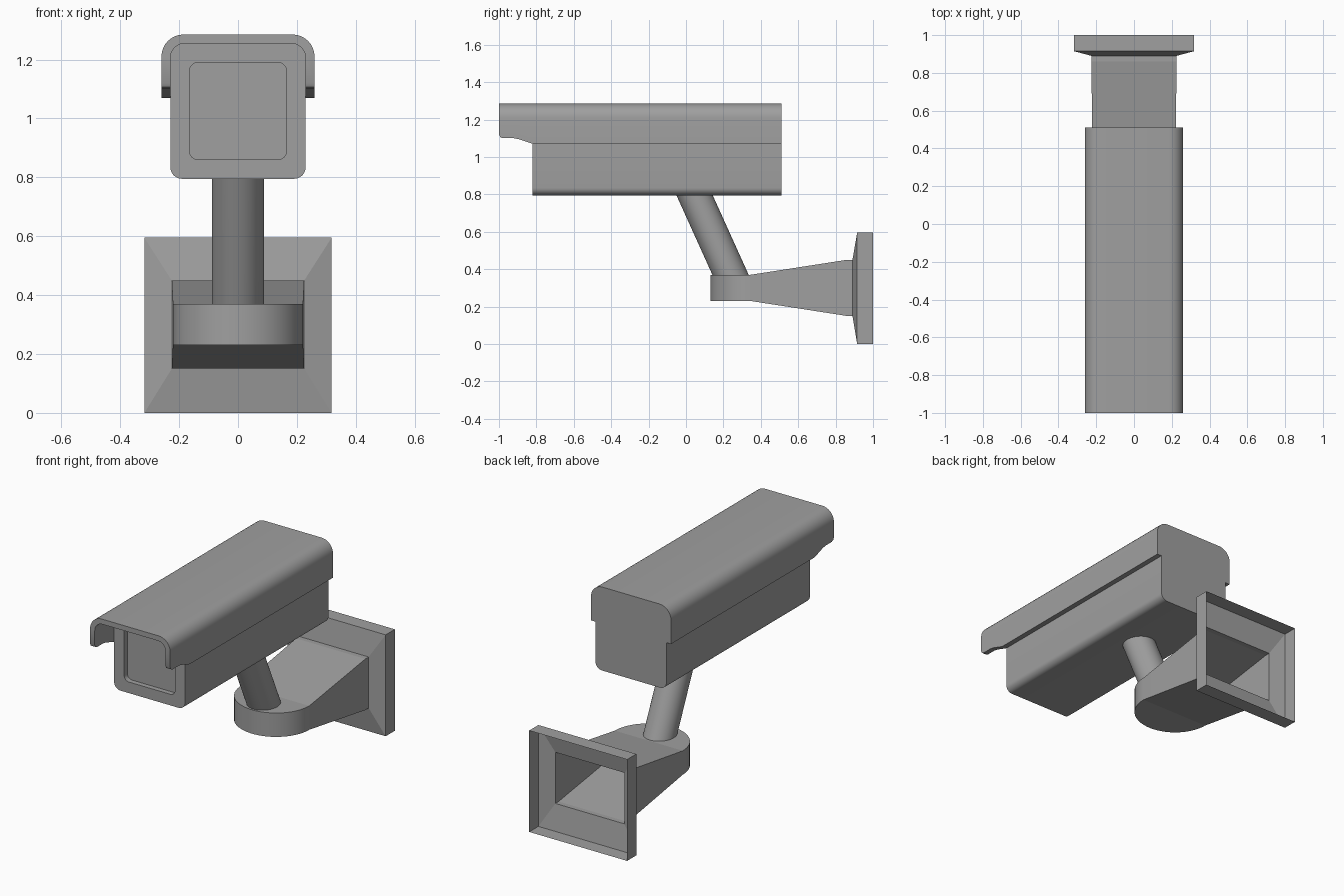
import bpy, bmesh
from math import sin, cos, radians

cube = bpy.data.objects.get("Cube")
if cube:
    bpy.data.objects.remove(cube, do_unlink=True)

grey = bpy.data.materials.new("mid grey")
grey.use_nodes = True
grey.diffuse_color = (0.35, 0.35, 0.35, 1)
grey.node_tree.nodes["Principled BSDF"].inputs["Base Color"].default_value = grey.diffuse_color


def loft(name, rings, cap_start=True, cap_end=True, angle=30):
    """Skin a list of equally long closed point rings."""
    bm = bmesh.new()
    loops = [[bm.verts.new(p) for p in ring] for ring in rings]
    n = len(loops[0])
    for a, b in zip(loops, loops[1:]):
        for i in range(n):
            j = (i + 1) % n
            bm.faces.new((a[i], a[j], b[j], b[i]))
    if cap_start:
        bm.faces.new(loops[0])
    if cap_end:
        bm.faces.new(loops[-1])
    bmesh.ops.recalc_face_normals(bm, faces=bm.faces)
    mesh = bpy.data.meshes.new(name)
    bm.to_mesh(mesh)
    bm.free()
    mesh.materials.append(grey)
    obj = bpy.data.objects.new(name, mesh)
    bpy.context.collection.objects.link(obj)
    bpy.ops.object.select_all(action='DESELECT')
    obj.select_set(True)
    bpy.context.view_layer.objects.active = obj
    bpy.ops.object.shade_smooth_by_angle(angle=radians(angle))
    return obj


def corner(cx, cz, r, start, steps=8):
    """Quarter arc running clockwise from a start angle in degrees."""
    turns = [radians(start - 90 * i / steps) for i in range(steps + 1)]
    return [(cx + r * cos(t), cz + r * sin(t)) for t in turns]


def top_corners(half, top, r):
    return corner(r - half, top - r, r, 180) + corner(half - r, top - r, r, 90)


def rounded_box(half, low, top, r_low, r_top):
    return (top_corners(half, top, r_top)
            + corner(half - r_low, low + r_low, r_low, 0)
            + corner(r_low - half, low + r_low, r_low, -90))


def at_y(profile, y):
    return [(x, y, z) for x, z in profile]


# Camera housing with recessed front window
shell = rounded_box(0.23, 0.795, 1.255, 0.04, 0.05)
window = rounded_box(0.165, 0.86, 1.19, 0.03, 0.03)
loft("camera_housing", [at_y(shell, 0.51), at_y(shell, -0.82),
                        at_y(window, -0.82), at_y(window, -0.79)])


# Sun hood: a U section whose lower edge steps up at the front
def hood_section(y, low):
    outer = [(-0.26, low)] + top_corners(0.26, 1.285, 0.075) + [(0.26, low)]
    inner = [(-0.23, low)] + top_corners(0.23, 1.255, 0.05) + [(0.23, low)]
    return at_y(outer + inner[::-1], y)


hood_edge = [(-1, 1.12), (-0.994, 1.107), (-0.98, 1.1), (-0.92, 1.1),
             (-0.895, 1.095), (-0.82, 1.07), (0.51, 1.07)]
loft("sun_hood", [hood_section(y, low) for y, low in hood_edge])


# Slanted support pole, cut level at both ends
def pole_ring(y, z, sides=48):
    turns = [radians(360 * i / sides) for i in range(sides)]
    return [(0.088 * cos(t), y + 0.097 * sin(t), z) for t in turns]


loft("support_pole", [pole_ring(0.238, 0.37), pole_ring(0.045, 0.797)])


# Wall bracket: open-backed flange, tapered arm and rounded end
def box_ring(y, half, low, top):
    return at_y([(-half, low), (-half, top), (half, top), (half, low)], y)


bracket = [box_ring(1, 0.318, 0, 0.595), box_ring(0.915, 0.318, 0, 0.595),
           box_ring(0.89, 0.225, 0.15, 0.45), box_ring(0.86, 0.225, 0.15, 0.45)]
for i in range(15):
    t = radians(90 * i / 14.5)
    bracket.append(box_ring(0.345 - 0.215 * sin(t), 0.221 * cos(t), 0.23, 0.37))
loft("wall_bracket", bracket, cap_start=False, angle=8)
